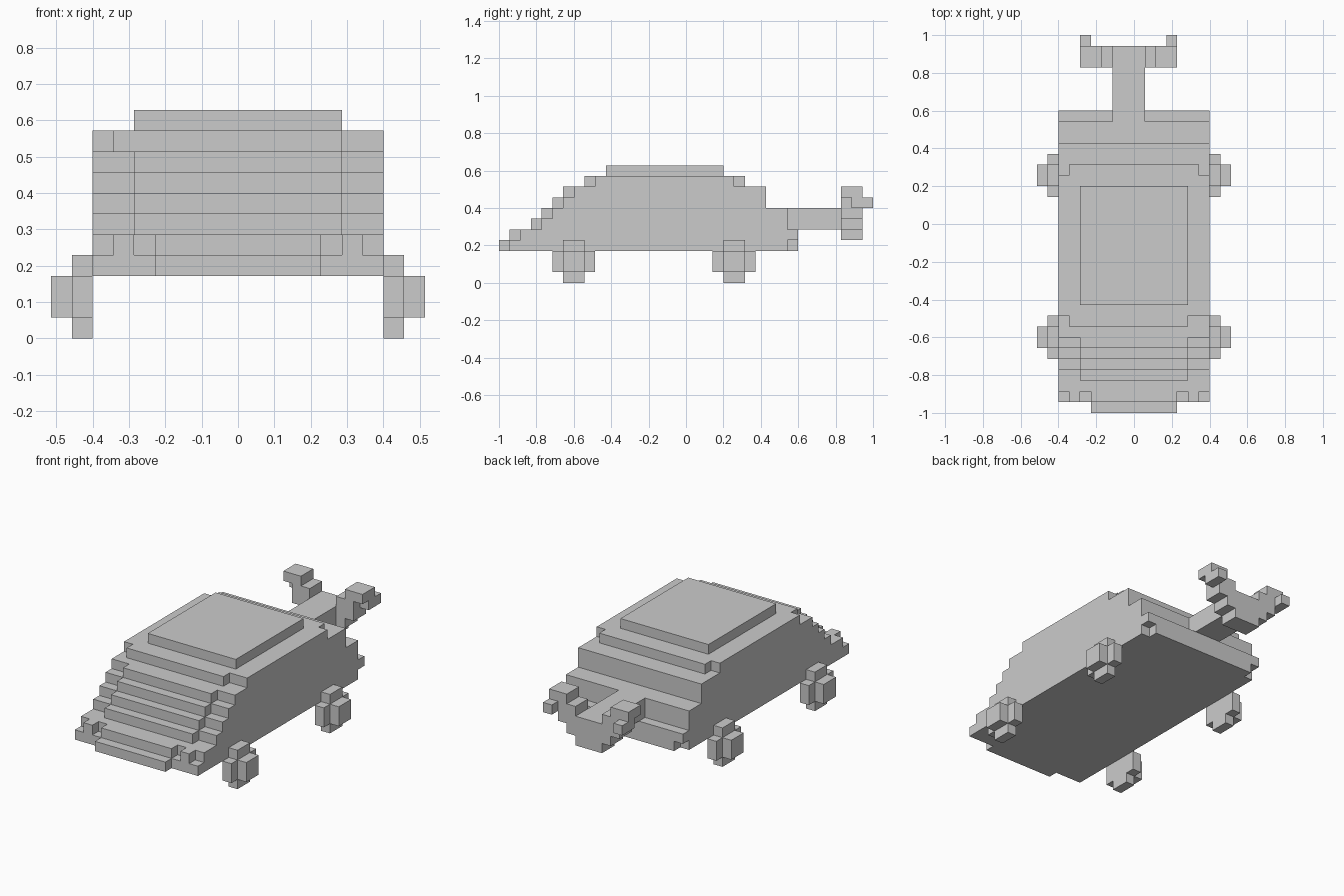
import bpy, bmesh
from mathutils import Vector

if "Cube" in bpy.data.objects:
    bpy.data.objects.remove(bpy.data.objects["Cube"])

U = 2 / 35  # size of one block


def block_part(name, boxes):
    """Fuse boxes (x0, x1, y0, y1, z0, z1 in blocks; y counted from the nose) into one outer shell."""
    cells = {(x, y, z) for x0, x1, y0, y1, z0, z1 in boxes
             for x in range(x0, x1) for y in range(y0, y1) for z in range(z0, z1)}
    bm = bmesh.new()
    verts = {}

    def vert(p):
        if p not in verts:
            verts[p] = bm.verts.new((p[0] * U, p[1] * U - 1, p[2] * U))
        return verts[p]

    for c in cells:
        for axis in range(3):
            for side in (0, 1):
                n = list(c)
                n[axis] += 2 * side - 1
                if tuple(n) in cells:
                    continue
                a, b = (axis + 1) % 3, (axis + 2) % 3
                quad = []
                for da, db in ((0, 0), (1, 0), (1, 1), (0, 1)):
                    p = list(c)
                    p[axis] += side
                    p[a] += da
                    p[b] += db
                    quad.append(vert(tuple(p)))
                bm.faces.new(quad if side else quad[::-1])
    bmesh.ops.dissolve_limit(bm, angle_limit=0.01, verts=bm.verts[:], edges=bm.edges[:])
    mesh = bpy.data.meshes.new(name)
    bm.to_mesh(mesh)
    bm.free()
    obj = bpy.data.objects.new(name, mesh)
    bpy.context.collection.objects.link(obj)
    return obj


# Body: floor with bumper and notched rear corners, then the nose with headlights
body = [(-4, 4, 0, 1, 3, 4), (-7, 7, 1, 27, 3, 4), (-6, 6, 27, 28, 3, 4),
        (-7, 7, 2, 28, 4, 5), (-4, 4, 1, 2, 4, 5),
        (-6, -5, 1, 2, 4, 5), (5, 6, 1, 2, 4, 5)]
# Stepped bonnet and windscreen, middle one block ahead of the sides
for i, end in enumerate((27, 27, 25, 25)):
    body += [(-5, 5, 3 + i, end, 5 + i, 6 + i), (-7, 7, 4 + i, end, 5 + i, 6 + i)]
# Roof edge and raised roof panel
body += [(-7, 7, 9, 22, 9, 10), (-6, 5, 8, 10, 9, 10), (-6, 6, 20, 23, 9, 10),
         (-5, 5, 10, 21, 10, 11)]
block_part("car_body", body)

# Wheels: cross-shaped tyre with a square hub
for end, y in (("front", 5), ("rear", 20)):
    wheel = [(7, 8, y, y + 4, 1, 3), (7, 8, y + 1, y + 3, 0, 4), (8, 9, y + 1, y + 3, 1, 3)]
    block_part(end + "_right_wheel", wheel)
    block_part(end + "_left_wheel", [(-b[1], -b[0]) + b[2:] for b in wheel])

# Rear boom and V-shaped fork, symmetric about the boom's middle
block_part("rear_boom", [(-2, 1, 27, 32, 5, 7)])
fork = [(-2, 1, 32, 34, 4, 5), (-3, 2, 32, 34, 5, 6), (-4, 3, 32, 34, 6, 7)]
arm = [(1, 3, 32, 34, 7, 8), (2, 4, 32, 34, 8, 9), (3, 4, 33, 35, 7, 8)]
fork += arm + [(-1 - b[1], -1 - b[0]) + b[2:] for b in arm]
block_part("rear_fork", fork)
